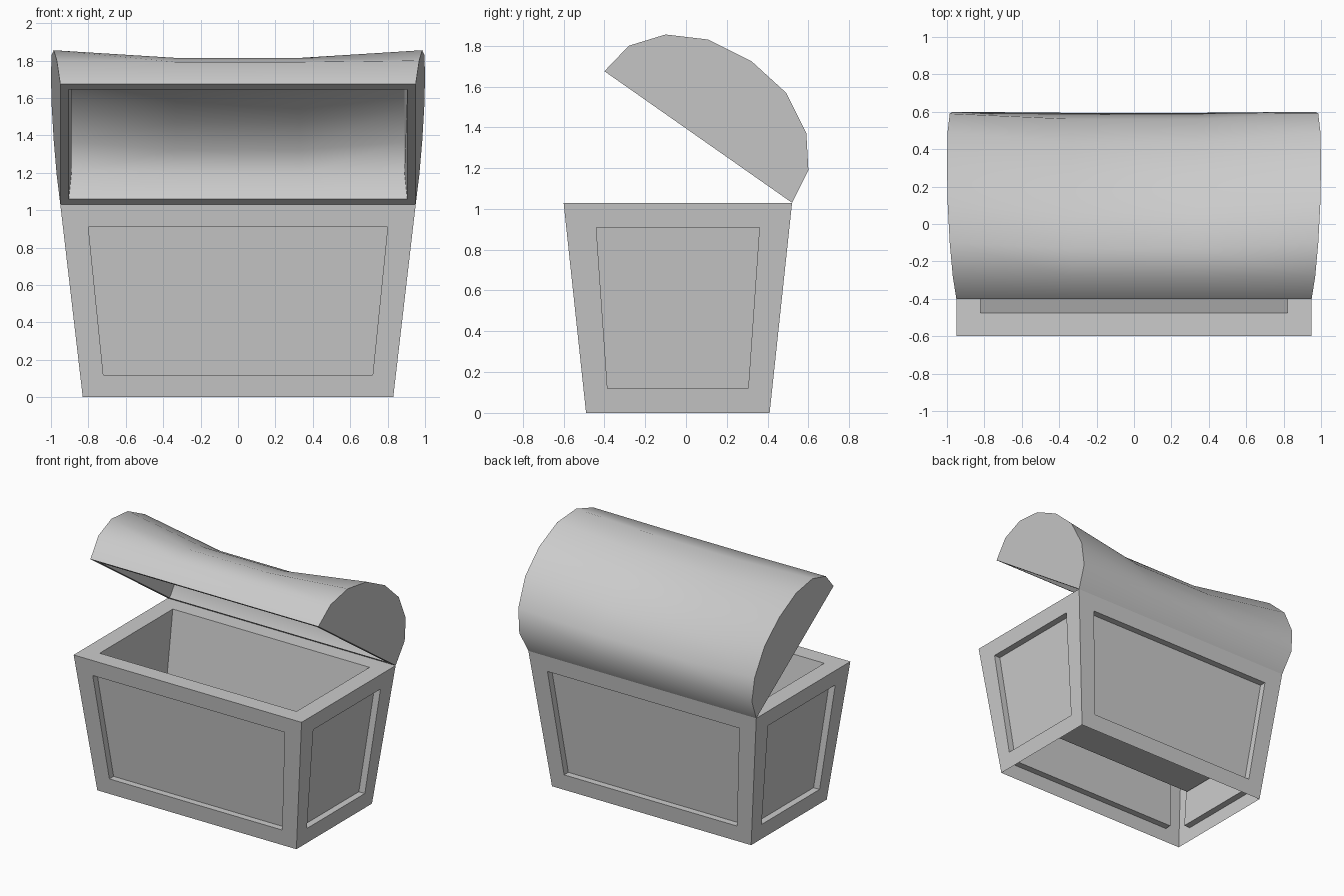
import bpy, bmesh
from mathutils import Vector

if "Cube" in bpy.data.objects:
    bpy.data.objects.remove(bpy.data.objects["Cube"])

CY = -0.04                      # body centre in y


def finish(bm, name, smooth=False):
    me = bpy.data.meshes.new(name)
    bm.to_mesh(me)
    bm.free()
    ob = bpy.data.objects.new(name, me)
    bpy.context.collection.objects.link(ob)
    if smooth:
        bpy.ops.object.select_all(action='DESELECT')
        ob.select_set(True)
        bpy.context.view_layer.objects.active = ob
        bpy.ops.object.shade_smooth_by_angle(angle=0.61)
    return ob


def bridge(bm, a, b):
    n = len(a)
    for i in range(n):
        j = (i + 1) % n
        bm.faces.new((a[i], a[j], b[j], b[i]))


# Tapered walls with a recessed panel in each side
H = 1.03
BOTTOM, TOP = (0.83, 0.45), (0.95, 0.56)
PANEL_LO, PANEL_HI = (0.72, 0.345), (0.80, 0.40)
DEPTH = 0.05


def wall(bm, out, along, axis):
    """axis: 0 = wall facing y (width in x), 1 = wall facing x"""
    w, d = axis, 1 - axis

    def ring(half_lo, half_hi, z_lo, z_hi, inset=0.0):
        pts = []
        for s, half, z in ((-1, half_lo, z_lo), (1, half_lo, z_lo),
                           (1, half_hi, z_hi), (-1, half_hi, z_hi)):
            dist = BOTTOM[d] + (TOP[d] - BOTTOM[d]) * z / H - inset
            pts.append(bm.verts.new(along * s * half + out * dist + Vector((0, CY, z))))
        return pts

    frame = ring(BOTTOM[w], TOP[w], 0, H)
    edge = ring(PANEL_LO[w], PANEL_HI[w], 0.12, 0.91)
    back = ring(PANEL_LO[w], PANEL_HI[w], 0.12, 0.91, DEPTH)
    bridge(bm, frame, edge)
    bridge(bm, edge, back)
    bm.faces.new(back)


bm = bmesh.new()
for s in (-1, 1):
    wall(bm, Vector((0, s, 0)), Vector((-s, 0, 0)), 0)
    wall(bm, Vector((s, 0, 0)), Vector((0, s, 0)), 1)
bmesh.ops.remove_doubles(bm, verts=bm.verts, dist=1e-4)
finish(bm, "chest_walls")

# Top rim, inner cavity and its raised floor (the underside stays open)
bm = bmesh.new()
rings = []
for hx, hy, z in ((0.95, 0.56, H), (0.82, 0.435, H), (0.82, 0.346, 0.41)):
    rings.append([bm.verts.new((sx * hx, CY + sy * hy, z))
                  for sx, sy in ((-1, -1), (1, -1), (1, 1), (-1, 1))])
bridge(bm, rings[0], rings[1])
bridge(bm, rings[1], rings[2])
bm.faces.new(rings[2])
finish(bm, "chest_cavity")

# Open domed lid: side profile (y, z), sagging in the middle
PROFILE = [(0.52, 1.03), (0.60, 1.19), (0.59, 1.37), (0.49, 1.57), (0.32, 1.725),
           (0.11, 1.83), (-0.10, 1.855), (-0.28, 1.80), (-0.40, 1.675)]
SAG = [0, 0.01, 0.05, 0.09, 0.095, 0.09, 0.05, 0.01, 0]
hinge = Vector(PROFILE[0])
span = Vector(PROFILE[-1]) - hinge
length = span.length
du = span.normalized()
dn = Vector((du.y, -du.x))      # outward from the rim plane

bm = bmesh.new()
outer, inner = [], []
for (y, z), sag in zip(PROFILE, SAG):
    rel = Vector((y, z)) - hinge
    u, h = rel.dot(du), max(rel.dot(dn), 0)
    if h < 0.01:
        h = 0
    u_in = length / 2 + (u - length / 2) * 0.91
    for rows, uu, hh, xe in ((outer, u, h, 0.95 + 0.05 * h / 0.454),
                             (inner, u_in, h * 0.89, 0.89 if h else 0.905)):
        row = []
        for x, drop in ((-xe, 0), (-1 / 3, sag), (1 / 3, sag), (xe, 0)):
            p = hinge + du * uu + dn * (hh - drop)
            row.append(bm.verts.new((x, p.x, p.y)))
        rows.append(row)
for rows in (outer, inner):
    for a, b in zip(rows, rows[1:]):
        for c in range(3):
            bm.faces.new((a[c], a[c + 1], b[c + 1], b[c]))
    for c in (0, 3):
        bm.faces.new([r[c] for r in rows])
for r in (0, -1):
    for c in range(3):
        bm.faces.new((outer[r][c], outer[r][c + 1], inner[r][c + 1], inner[r][c]))
for c in (0, 3):
    bm.faces.new((outer[0][c], outer[-1][c], inner[-1][c], inner[0][c]))
bmesh.ops.recalc_face_normals(bm, faces=bm.faces)
finish(bm, "chest_lid", smooth=True)
